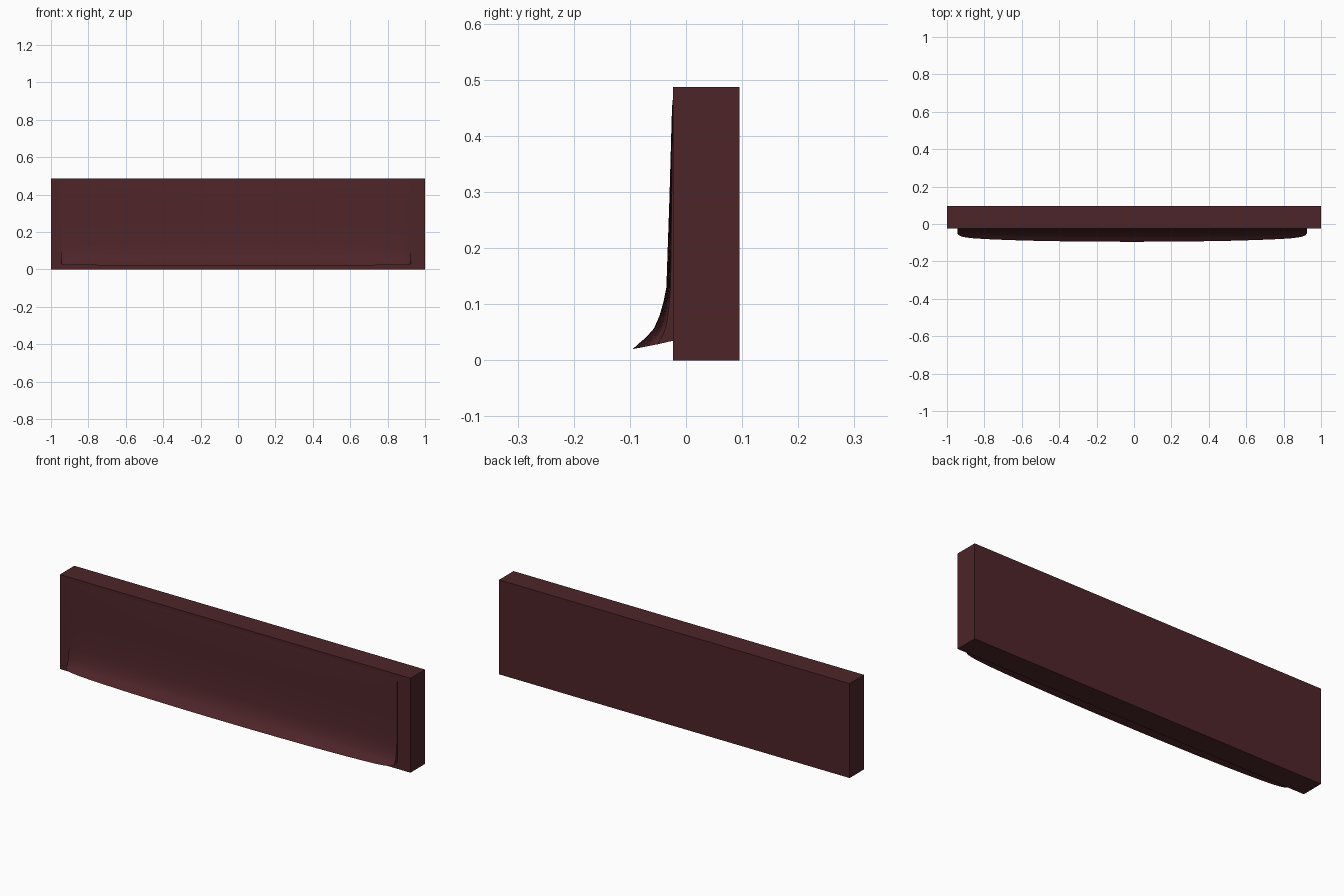
import bpy, bmesh

if "Cube" in bpy.data.objects:
    bpy.data.objects.remove(bpy.data.objects["Cube"])

mat = bpy.data.materials.new("dark_maroon")
mat.diffuse_color = (0.075, 0.018, 0.022, 1)
mat.use_nodes = True
mat.node_tree.nodes["Principled BSDF"].inputs["Base Color"].default_value = mat.diffuse_color

BACK, FACE, HEIGHT = 0.095, -0.023, 0.487


def finish(name, bm):
    bmesh.ops.recalc_face_normals(bm, faces=bm.faces)
    me = bpy.data.meshes.new(name)
    bm.to_mesh(me)
    bm.free()
    ob = bpy.data.objects.new(name, me)
    bpy.context.collection.objects.link(ob)
    me.materials.append(mat)
    return ob


# Rectangular backing slab
bm = bmesh.new()
bmesh.ops.create_cube(bm, size=1)
for v in bm.verts:
    v.co.x *= 2
    v.co.y = (BACK + FACE) / 2 + v.co.y * (BACK - FACE)
    v.co.z = (v.co.z + 0.5) * HEIGHT
finish("backing_slab", bm)

# Flared front panel: (protrusion, height) profile lofted along x
profile = [(0, 0.47), (0.002, 0.45), (0.0065, 0.29), (0.012, 0.13),
           (0.017, 0.105), (0.024, 0.08), (0.034, 0.057),
           (0.048, 0.041), (0.060, 0.031), (0.072, 0.02)]
# (fraction of half length, flare scale): gently bowed, rounded at the ends
half = [(0, 1), (0.15, 0.997), (0.3, 0.98), (0.45, 0.955), (0.6, 0.915),
        (0.73, 0.86), (0.84, 0.8), (0.91, 0.74), (0.95, 0.68),
        (0.975, 0.61), (0.99, 0.52), (1, 0.38)]
stations = [(-u, s) for u, s in reversed(half[1:])] + half
ROOT_Z = 0.035

bm = bmesh.new()
rings = []
for u, s in stations:
    x = -0.01 + 0.935 * u
    ring = []
    for p, z in profile:
        drop = (1 - s) * 0.014 * (p / 0.072) ** 2
        ring.append(bm.verts.new((x, FACE - p * s, z + drop)))
    ring.append(bm.verts.new((x, FACE, ROOT_Z)))
    rings.append(ring)
n = len(rings[0])
for a, b in zip(rings, rings[1:]):
    for i in range(n):
        j = (i + 1) % n
        bm.faces.new((a[i], a[j], b[j], b[i]))
bm.faces.new(rings[0])
bm.faces.new(rings[-1])
panel = finish("flared_front_panel", bm)

bpy.context.view_layer.objects.active = panel
panel.select_set(True)
bpy.ops.object.shade_smooth_by_angle(angle=0.6)
